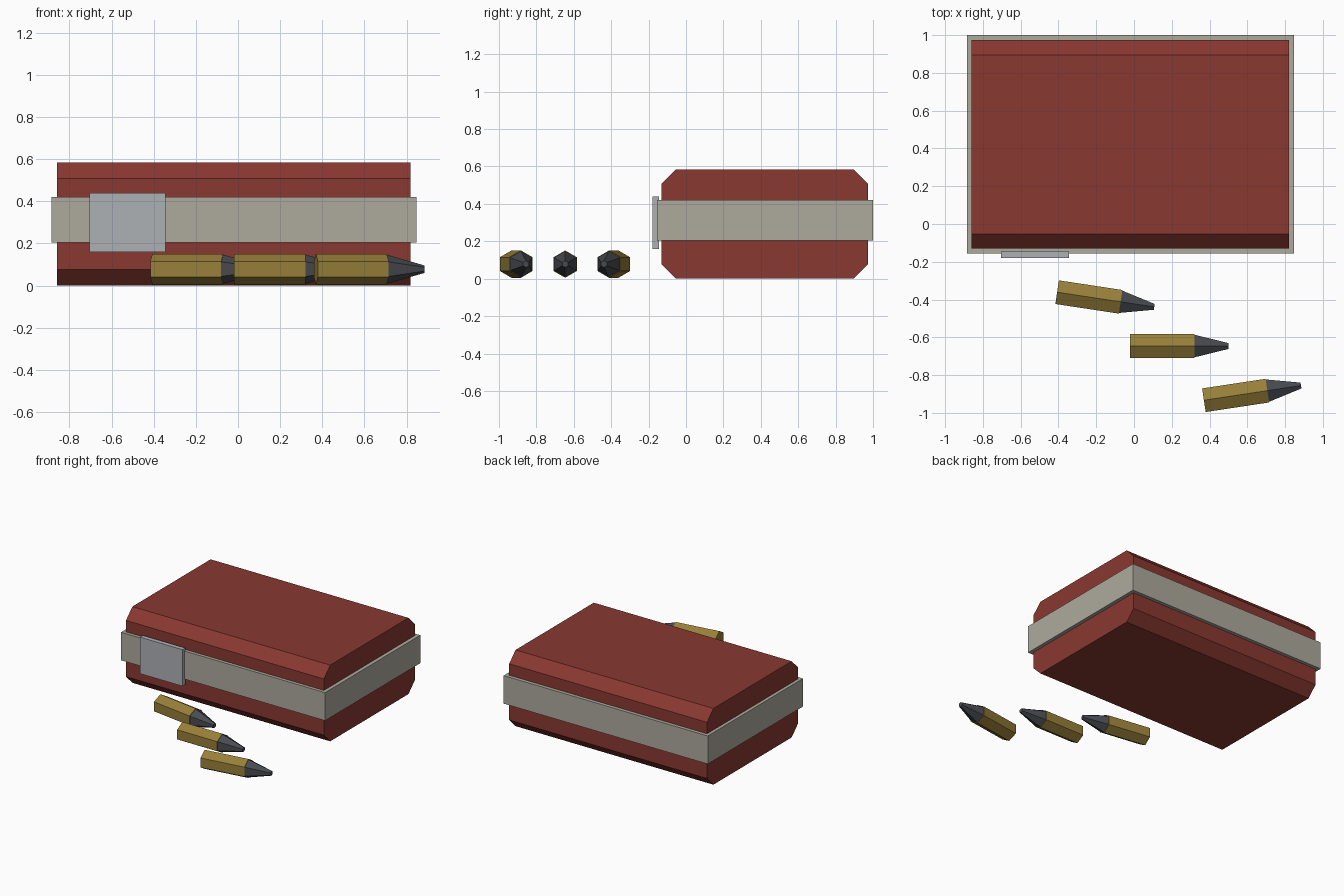
import bpy, bmesh
from math import radians, pi
from mathutils import Matrix, Vector

if "Cube" in bpy.data.objects:
    bpy.data.objects.remove(bpy.data.objects["Cube"])


def material(name, rgb):
    m = bpy.data.materials.new(name)
    m.diffuse_color = (*rgb, 1)
    m.use_nodes = True
    m.node_tree.nodes["Principled BSDF"].inputs["Base Color"].default_value = m.diffuse_color
    return m


RED = material("red_card", (0.25, 0.04, 0.03))
PAPER = material("paper_band", (0.42, 0.40, 0.34))
LABEL = material("label_grey", (0.42, 0.44, 0.46))
BRASS = material("brass", (0.31, 0.21, 0.04))
LEAD = material("lead", (0.065, 0.07, 0.08))


def finish(name, bm, mat):
    bmesh.ops.recalc_face_normals(bm, faces=bm.faces[:])
    me = bpy.data.meshes.new(name)
    bm.to_mesh(me)
    bm.free()
    me.materials.append(mat)
    ob = bpy.data.objects.new(name, me)
    bpy.context.collection.objects.link(ob)
    return ob


def box(name, lo, hi, mat, chamfer=0):
    lo, hi = Vector(lo), Vector(hi)
    bm = bmesh.new()
    bmesh.ops.create_cube(bm, size=1, matrix=Matrix.LocRotScale((lo + hi) / 2, None, hi - lo))
    if chamfer:  # cut only the four edges running along x
        along_x = [e for e in bm.edges if abs(e.verts[0].co.x - e.verts[1].co.x) > 0.1]
        bmesh.ops.bevel(bm, geom=along_x, offset=chamfer, offset_type='OFFSET',
                        segments=1, affect='EDGES', profile=0.5)
    return finish(name, bm, mat)


def hex_cone(name, x0, x1, r0, r1, mat):
    # six-sided tapered prism along x, with a corner on top
    bm = bmesh.new()
    turn = Matrix.Translation(((x0 + x1) / 2, 0, 0)) @ Matrix.Rotation(pi / 2, 4, 'Y')
    bmesh.ops.create_cone(bm, cap_ends=True, segments=6, radius1=r0, radius2=r1,
                          depth=x1 - x0, matrix=turn)
    top = max(v.co.z for v in bm.verts)
    if top < r0 * 0.95:
        bmesh.ops.rotate(bm, verts=bm.verts[:], matrix=Matrix.Rotation(pi / 6, 3, 'X'))
    return finish(name, bm, mat)


# Carton with wrapped band and front label
box("carton", (-0.86, -0.13, 0), (0.82, 0.973, 0.585), RED, 0.077)
box("band", (-0.885, -0.155, 0.205), (0.848, 1.0, 0.42), PAPER)
box("label", (-0.705, -0.18, 0.16), (-0.345, -0.145, 0.44), LABEL)

# Loose cartridges, placed by the centre of their back end
for i, (x, y, angle) in enumerate([(-0.407, -0.361, -8.6), (-0.02, -0.646, 0), (0.37, -0.933, 8.6)], 1):
    for part in (hex_cone(f"cartridge_case_{i}", 0, 0.34, 0.073, 0.073, BRASS),
                 hex_cone(f"cartridge_tip_{i}", 0.34, 0.52, 0.069, 0.018, LEAD)):
        part.location = (x, y, 0.078)
        part.rotation_euler.z = radians(angle)
